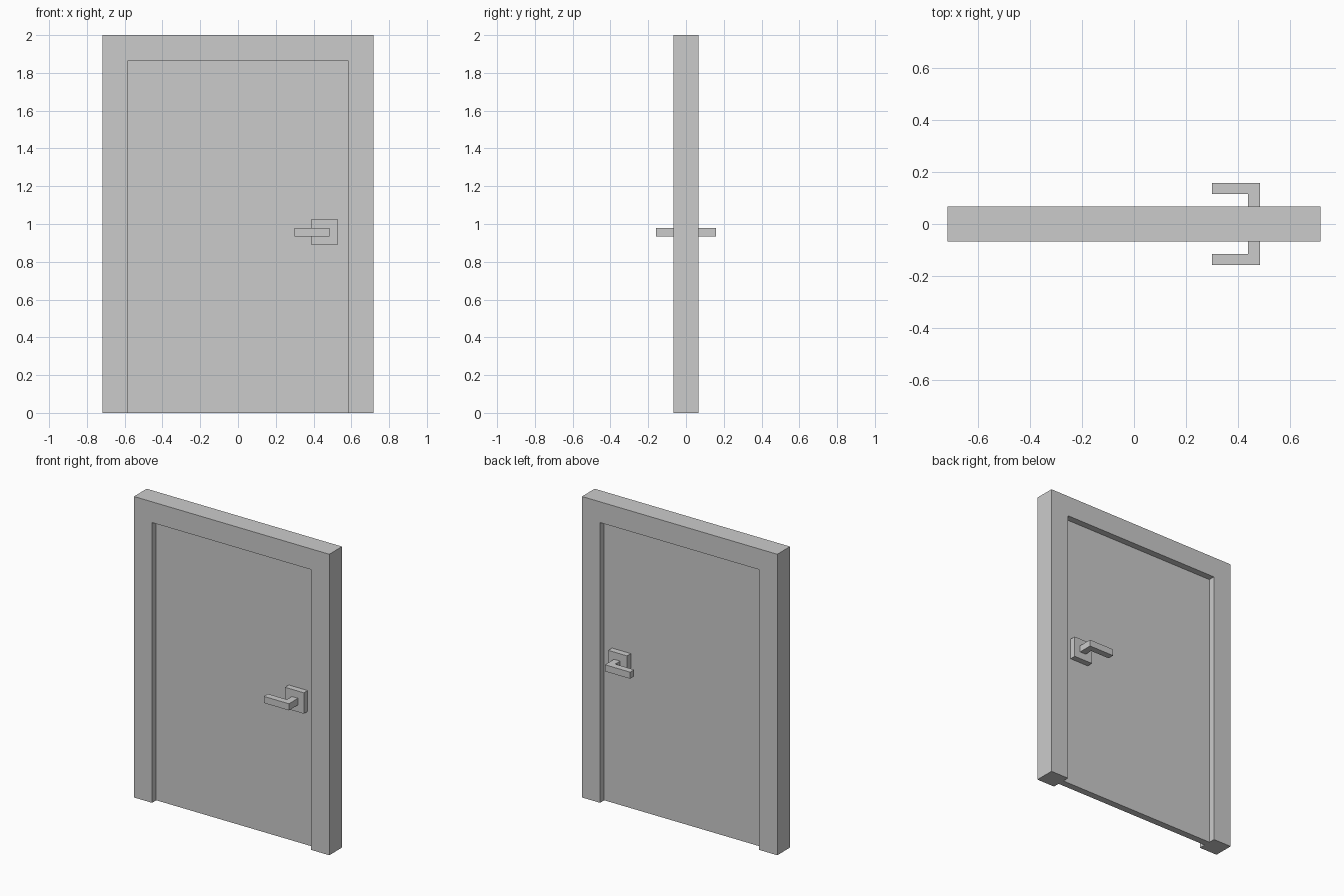
import bpy
from mathutils import Matrix

if "Cube" in bpy.data.objects:
    bpy.data.objects.remove(bpy.data.objects["Cube"])


def prism(name, outline, depth_axis, lo, hi):
    """Extrude a 2D outline along Y (outline in x,z) or Z (outline in x,y)."""
    def place(p, d):
        return (p[0], d, p[1]) if depth_axis == 'Y' else (p[0], p[1], d)
    n = len(outline)
    verts = [place(p, lo) for p in outline] + [place(p, hi) for p in outline]
    faces = [tuple(range(n)), tuple(range(2 * n - 1, n - 1, -1))]
    faces += [(i, i + n, (i + 1) % n + n, (i + 1) % n) for i in range(n)]
    if depth_axis == 'Z':
        faces = [f[::-1] for f in faces]
    mesh = bpy.data.meshes.new(name)
    mesh.from_pydata(verts, [], faces)
    obj = bpy.data.objects.new(name, mesh)
    bpy.context.collection.objects.link(obj)
    return obj


def rect(x0, x1, z0, z1):
    return [(x0, z0), (x1, z0), (x1, z1), (x0, z1)]


def mirror_to_back(obj):
    mod = obj.modifiers.new("mirror_back", 'MIRROR')
    mod.use_axis = (False, True, False)
    mod.use_clip = False
    mod.use_mirror_merge = False


W, H, D = 0.718, 2.0, 0.067      # frame half width, height, half depth
OW, OH = 0.585, 1.862            # opening half width, height
DOOR = 0.023                     # door leaf half thickness

# Door frame: upside-down U
prism("door_frame",
      [(-W, 0), (-OW, 0), (-OW, OH), (OW, OH), (OW, 0), (W, 0), (W, H), (-W, H)],
      'Y', -D, D)

# Door leaf, recessed on both sides
prism("door_leaf", rect(-OW, OW, 0, OH), 'Y', -DOOR, DOOR)

# Square handle plates
mirror_to_back(prism("handle_plate", rect(0.39, 0.528, 0.888, 1.027),
                     'Y', -0.063, -DOOR))

# L-shaped lever handles
lever = [(0.485, -0.063), (0.44, -0.063), (0.44, -0.115), (0.30, -0.115),
         (0.30, -0.158), (0.485, -0.158)]
mirror_to_back(prism("lever_handle", lever[::-1], 'Z', 0.935, 0.979))

# Consistent outward normals
import bmesh
for obj in bpy.context.collection.objects:
    bm = bmesh.new()
    bm.from_mesh(obj.data)
    bmesh.ops.recalc_face_normals(bm, faces=bm.faces)
    bm.to_mesh(obj.data)
    bm.free()
